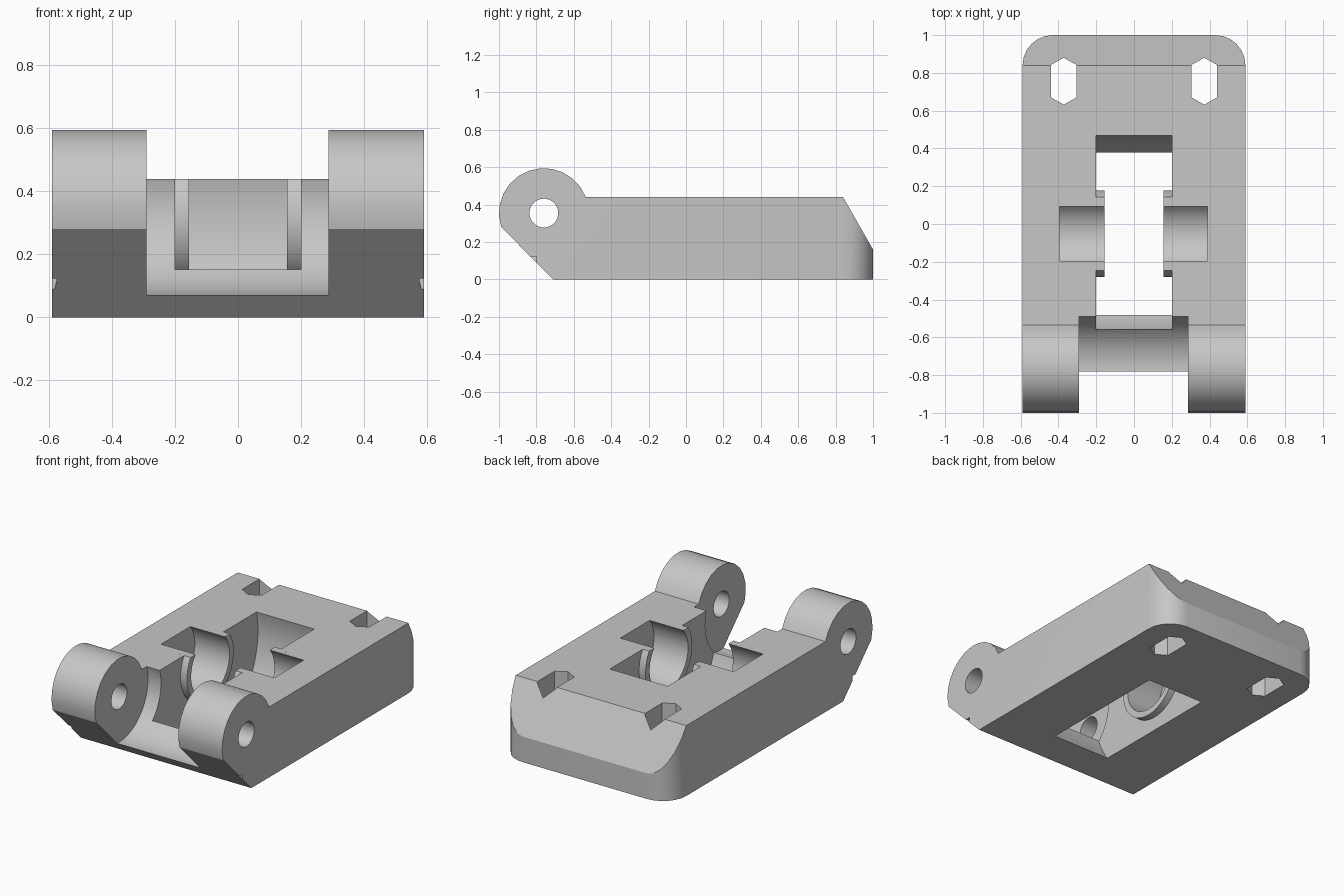
import bpy, bmesh, math

if "Cube" in bpy.data.objects:
    bpy.data.objects.remove(bpy.data.objects["Cube"])

grey = bpy.data.materials.new("light grey")
grey.diffuse_color = (0.57, 0.57, 0.57, 1)
grey.use_nodes = True
grey.node_tree.nodes["Principled BSDF"].inputs["Base Color"].default_value = grey.diffuse_color


def prism(name, pts, axis, lo, hi):
    """Extrude a closed 2D outline along an axis: x takes (y,z), y takes (x,z), z takes (x,y)."""
    place = {"x": lambda p, t: (t, p[0], p[1]),
             "y": lambda p, t: (p[0], t, p[1]),
             "z": lambda p, t: (p[0], p[1], t)}[axis]
    bm = bmesh.new()
    a = [bm.verts.new(place(p, lo)) for p in pts]
    b = [bm.verts.new(place(p, hi)) for p in pts]
    bm.faces.new(a)
    bm.faces.new(b)
    for i in range(len(pts)):
        j = (i + 1) % len(pts)
        bm.faces.new((a[i], a[j], b[j], b[i]))
    bmesh.ops.recalc_face_normals(bm, faces=bm.faces)
    mesh = bpy.data.meshes.new(name)
    bm.to_mesh(mesh)
    bm.free()
    mesh.materials.append(grey)
    ob = bpy.data.objects.new(name, mesh)
    bpy.context.collection.objects.link(ob)
    return ob


def arc(c, r, start, end, n):
    angles = [math.radians(start + (end - start) * i / n) for i in range(n + 1)]
    return [(c[0] + r * math.cos(t), c[1] + r * math.sin(t)) for t in angles]


def circle(c, r, n):
    return arc(c, r, 0, 360, n)[:-1]


def combine(target, tool, operation):
    mod = target.modifiers.new(operation, "BOOLEAN")
    mod.operation, mod.solver, mod.object = operation, "EXACT", tool
    bpy.context.view_layer.objects.active = target
    bpy.ops.object.modifier_apply(modifier=mod.name)
    bpy.data.objects.remove(tool)


HINGE = (-0.76, 0.355)   # hinge axis (y, z)
WHEEL = (-0.052, 0.317)  # axis of the wheel pocket (y, z)
TOP = 0.44

# Side profile: hinge knuckle, flat deck, sloped back end
profile = arc(HINGE, 0.24, 20.7, 198.2, 12)
profile += [(-0.71, 0), (1.0914, 0), (0.84, TOP)]
body = prism("hinged_block", profile, "x", -0.7, 0.7)

# Plan outline with rounded back corners
right = arc((0.43, 0.84), 0.16, 0, 90, 6)
plan = [(0.59, -1.1)] + right + [(-x, y) for x, y in reversed(right)] + [(-0.59, -1.1)]
combine(body, prism("plan", plan, "z", -0.5, 1), "INTERSECT")

# Round clearance between the knuckles, and the hinge pin hole
combine(body, prism("gap", circle(HINGE, 0.285, 48), "x", -0.29, 0.287), "DIFFERENCE")
combine(body, prism("pin_hole", circle(HINGE, 0.077, 32), "x", -1, 1), "DIFFERENCE")

# Central slot with curved end walls
combine(body, prism("slot", circle(WHEEL, 0.534, 96), "x", -0.2, 0.2), "DIFFERENCE")

# Raised rings on the slot walls, clipped level with the deck
clip = math.degrees(math.asin((TOP - WHEEL[1]) / 0.23))
ring = arc(WHEEL, 0.23, 180 - clip, 360 + clip, 36)
for s in (-1, 1):
    lo, hi = sorted((s * 0.155, s * 0.25))
    combine(body, prism("ring", ring, "x", lo, hi), "UNION")

# Axle pocket open at the deck
combine(body, prism("pocket", circle(WHEEL, 0.19, 48), "x", -0.395, 0.39), "DIFFERENCE")

for s in (-1, 1):
    # Stretched hexagonal screw holes
    x = s * 0.372
    hexagon = [(x, 0.88), (x + 0.068, 0.842), (x + 0.068, 0.67),
               (x, 0.632), (x - 0.068, 0.67), (x - 0.068, 0.842)]
    combine(body, prism("screw_hole", hexagon, "z", -0.5, 1), "DIFFERENCE")
    # Tiny notches low on the front edges
    notch = [(s * 0.575, 0.123), (s * 0.62, 0.123), (s * 0.62, -0.12)]
    combine(body, prism("notch", notch, "y", -1.1, -0.8), "DIFFERENCE")

# Smooth curves, sharp edges
bpy.ops.object.select_all(action="DESELECT")
body.select_set(True)
bpy.context.view_layer.objects.active = body
bpy.ops.object.shade_smooth_by_angle(angle=math.radians(25))
